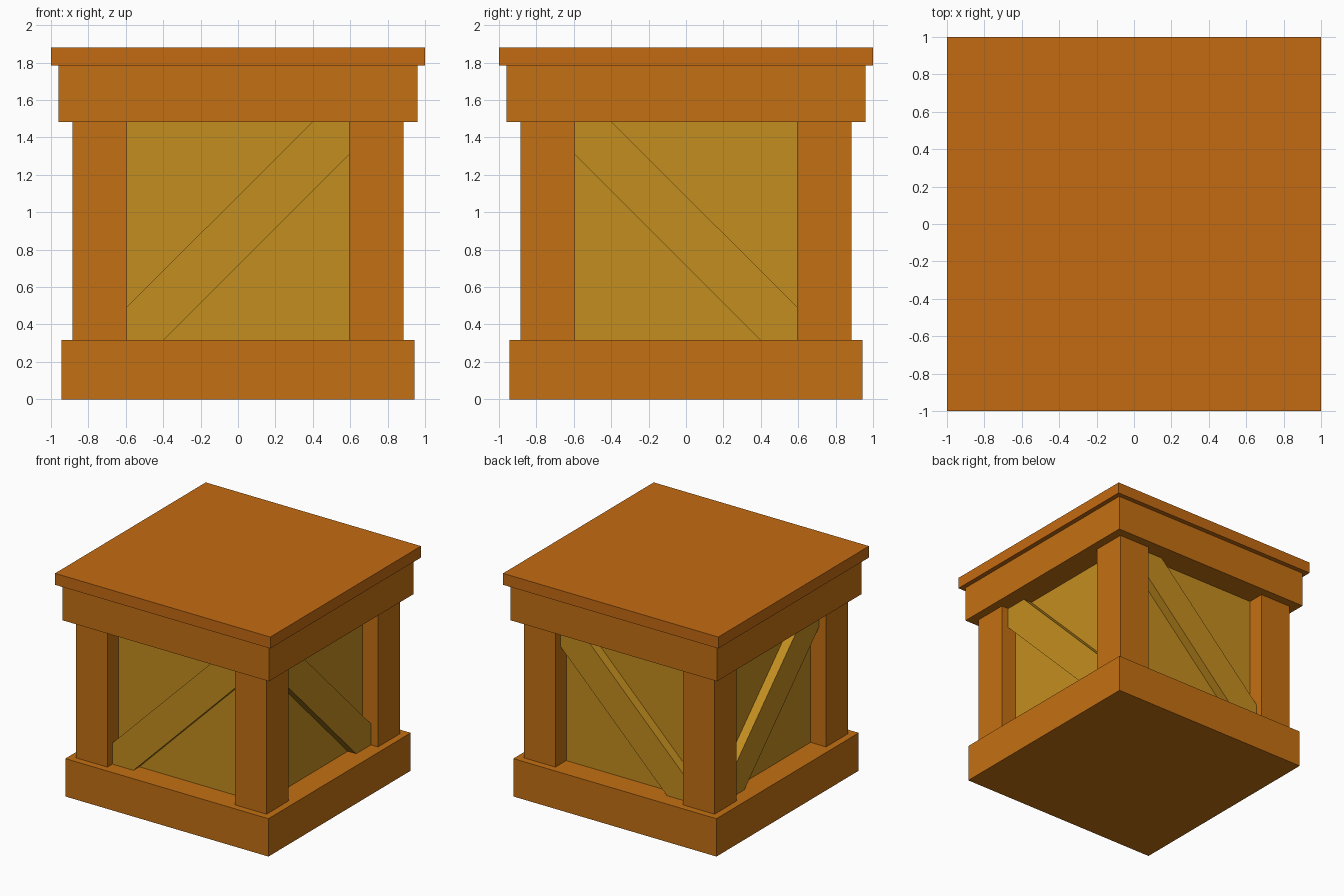
import bpy
import bmesh
from mathutils import Matrix
from math import pi

if "Cube" in bpy.data.objects:
    bpy.data.objects.remove(bpy.data.objects["Cube"])


def material(name, color):
    m = bpy.data.materials.new(name)
    m.diffuse_color = (*color, 1.0)
    m.use_nodes = True
    m.node_tree.nodes["Principled BSDF"].inputs["Base Color"].default_value = m.diffuse_color
    return m


LID = material("lid_wood", (0.55, 0.145, 0.006))
FRAME = material("frame_wood", (0.55, 0.16, 0.006))
PANEL = material("panel_wood", (0.55, 0.27, 0.014))


def finish(name, bm, mat):
    bmesh.ops.recalc_face_normals(bm, faces=bm.faces)
    mesh = bpy.data.meshes.new(name)
    bm.to_mesh(mesh)
    bm.free()
    mesh.materials.append(mat)
    obj = bpy.data.objects.new(name, mesh)
    bpy.context.collection.objects.link(obj)
    return obj


def box(name, x, y, z, mat):
    bm = bmesh.new()
    bmesh.ops.create_cube(bm, size=1)
    for v in bm.verts:
        v.co = [r[0] if c < 0 else r[1] for c, r in zip(v.co, (x, y, z))]
    return finish(name, bm, mat)


def slab(name, half, z0, z1, mat):
    return box(name, (-half, half), (-half, half), (z0, z1), mat)


Z0, Z1 = 0.318, 1.482      # opening between base and top trim
IN, OUT = 0.593, 0.886     # inner and outer faces of the posts
PANEL_HALF, BRACE_HALF = 0.742, 0.82

# Stacked square slabs and the recessed panel body
slab("base", 0.944, 0, Z0, FRAME)
slab("panel_body", PANEL_HALF, Z0, Z1, PANEL)
slab("top_trim", 0.96, Z1, 1.784, FRAME)
slab("lid", 1.0, 1.784, 1.88, LID)

# Corner posts
for sx, side in ((-1, "left"), (1, "right")):
    for sy, end in ((-1, "front"), (1, "back")):
        box(f"{end}_{side}_post", sorted((sx * IN, sx * OUT)),
            sorted((sy * IN, sy * OUT)), (Z0, Z1), FRAME)

# Diagonal braces with ends clipped to the opening
profile = [(-IN, Z0), (-0.397, Z0), (IN, 1.307), (IN, Z1), (0.397, Z1), (-IN, 0.495)]


def brace(name, side, turn):
    bm = bmesh.new()
    verts = [bm.verts.new((x, side * PANEL_HALF, z)) for x, z in profile]
    face = bm.faces.new(verts)
    out = bmesh.ops.extrude_face_region(bm, geom=[face])["geom"]
    moved = [g for g in out if isinstance(g, bmesh.types.BMVert)]
    bmesh.ops.translate(bm, verts=moved, vec=(0, side * (BRACE_HALF - PANEL_HALF), 0))
    bmesh.ops.transform(bm, matrix=Matrix.Rotation(turn, 4, "Z"), verts=bm.verts)
    finish(name, bm, PANEL)


brace("front_brace", -1, 0)
brace("back_brace", 1, 0)
brace("right_brace", 1, -pi / 2)
brace("left_brace", -1, -pi / 2)
